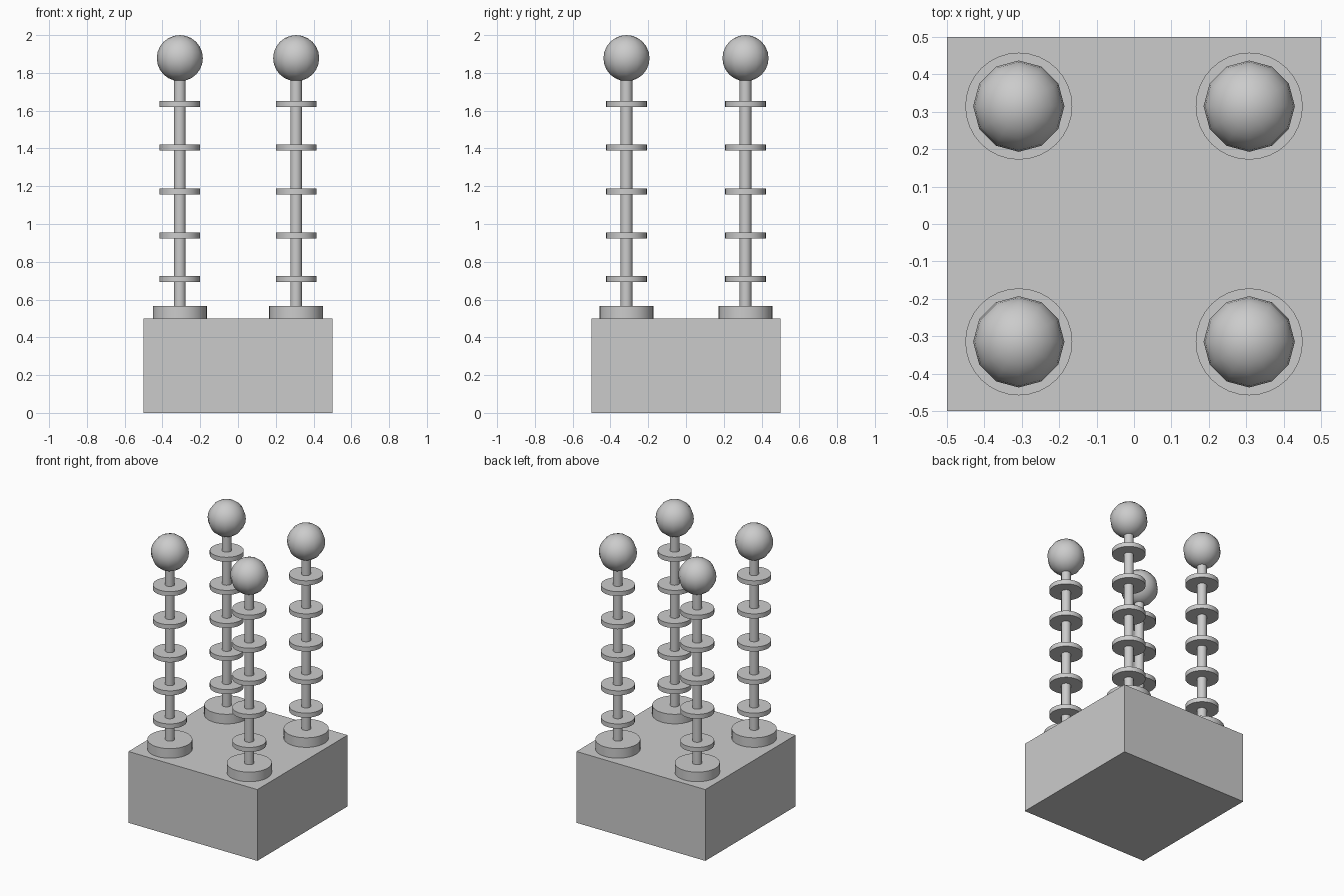
import bpy
import math

if "Cube" in bpy.data.objects:
    bpy.data.objects.remove(bpy.data.objects["Cube"])

POST_X, POST_Y = 0.308, 0.315
COLLAR_HEIGHTS = [0.708 + 0.232 * i for i in range(5)]


def finish(name):
    ob = bpy.context.object
    ob.name = name
    bpy.ops.object.shade_smooth_by_angle(angle=math.radians(35))
    return ob


def disc(name, x, y, radius, z0, z1, sides=32):
    bpy.ops.mesh.primitive_cylinder_add(
        vertices=sides, radius=radius, depth=z1 - z0, location=(x, y, (z0 + z1) / 2))
    return finish(name)


# Solid square base block
bpy.ops.mesh.primitive_cube_add(size=1, location=(0, 0, 0.25))
block = bpy.context.object
block.name = "base_block"
block.scale = (1, 1, 0.5)
bpy.ops.object.transform_apply(location=False, rotation=False, scale=True)

# Four ringed posts, one in each corner
for side, sx in (("left", -1), ("right", 1)):
    for end, sy in (("front", -1), ("back", 1)):
        tag = f"{end}_{side}"
        x, y = sx * POST_X, sy * POST_Y

        # Foot and rod
        disc(f"foot_{tag}", x, y, 0.143, 0.5, 0.567)
        disc(f"rod_{tag}", x, y, 0.031, 0.567, 1.78, 24)

        # Evenly spaced collars
        for i, z in enumerate(COLLAR_HEIGHTS):
            disc(f"collar_{tag}_{i + 1}", x, y, 0.108, z - 0.016, z + 0.016)

        # Twelve-sided ball on top
        bpy.ops.mesh.primitive_uv_sphere_add(
            segments=12, ring_count=12, radius=0.122, location=(x, y, 1.878))
        finish(f"ball_{tag}")
